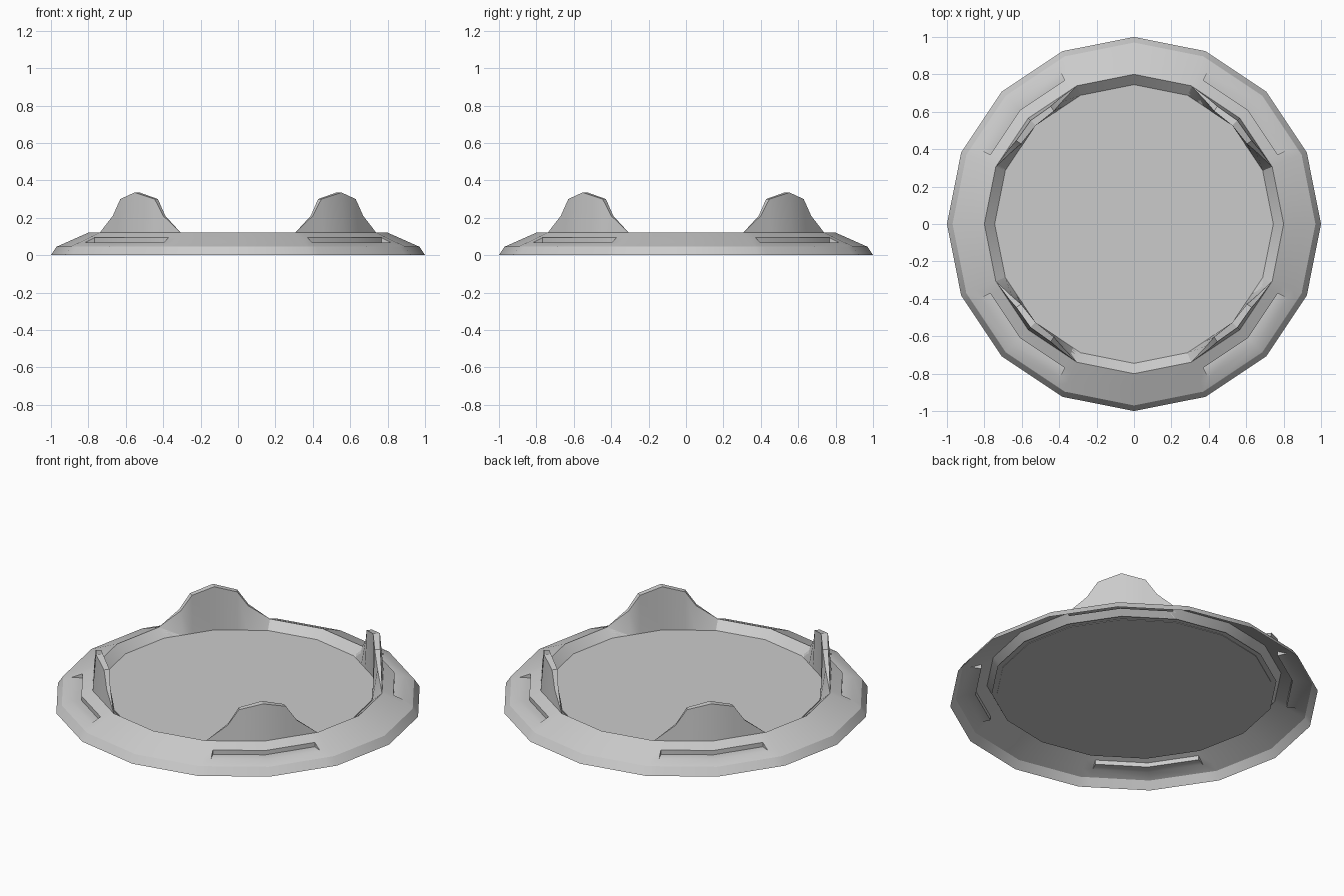
import bpy, bmesh
from math import cos, sin, radians

if "Cube" in bpy.data.objects:
    bpy.data.objects.remove(bpy.data.objects["Cube"])

STEP = 22.5  # sixteen-sided outline


def at(angle, r, z):
    """Point on a 16-sided polygon of circumradius r, at an angle in degrees."""
    k = r * cos(radians(STEP / 2)) / cos(radians(angle % STEP - STEP / 2))
    return (k * cos(radians(angle)), k * sin(radians(angle)), z)


def finish(bm, name, smooth=30):
    bmesh.ops.remove_doubles(bm, verts=bm.verts, dist=0.0005)
    bmesh.ops.recalc_face_normals(bm, faces=bm.faces)
    me = bpy.data.meshes.new(name)
    bm.to_mesh(me)
    bm.free()
    ob = bpy.data.objects.new(name, me)
    bpy.context.collection.objects.link(ob)
    bpy.ops.object.select_all(action='DESELECT')
    ob.select_set(True)
    bpy.context.view_layer.objects.active = ob
    bpy.ops.object.shade_smooth_by_angle(angle=radians(smooth))
    return ob


def face(bm, pts):
    return bm.faces.new([bm.verts.new(p) for p in pts])


# Sloped shell ring, with four flat-floored notches on the diagonals
profile = [(1, 0), (.97, .045), (.92, .067), (.862, .093),
           (.8, .12), (.745, .07), (.775, .07)]
NOTCH = 2    # profile band that holds the notches
HALF = 19.2  # half-width of a notch in degrees
angles = sorted([i * STEP for i in range(16)] +
                [45 + 90 * q + s * HALF for q in range(4) for s in (-1, 1)])
bm = bmesh.new()
for a, b in zip(angles, angles[1:] + [360]):
    in_notch = abs(((a + b) / 2) % 90 - 45) < HALF
    for i, ((r0, z0), (r1, z1)) in enumerate(zip(profile, profile[1:])):
        if i == NOTCH and in_notch:
            face(bm, [at(a, r0, z0), at(b, r0, z0), at(b, r1, z0), at(a, r1, z0)])
            face(bm, [at(a, r1, z0), at(b, r1, z0), at(b, r1, z1), at(a, r1, z1)])
            for e in (a, b):
                if abs(abs(e % 90 - 45) - HALF) < 0.01:
                    face(bm, [at(e, r0, z0), at(e, r1, z0), at(e, r1, z1)])
        else:
            face(bm, [at(a, r0, z0), at(b, r0, z0), at(b, r1, z1), at(a, r1, z1)])
finish(bm, "sloped_ring")

# Inner plate
bm = bmesh.new()
loops = [[bm.verts.new(at(i * STEP, .745, z)) for i in range(16)] for z in (.067, .076)]
bm.faces.new(loops[0])
bm.faces.new(loops[1])
for i in range(16):
    j = (i + 1) % 16
    bm.faces.new([loops[0][i], loops[0][j], loops[1][j], loops[1][i]])
finish(bm, "inner_plate")

# Four pointed fins rising from the inner edge, each bent around a corner
# columns: offset from fin centre (fraction), top height, outer and inner top radius
half = [(1, .12, .8, .8), (.63, .21, .794, .772), (.43, .30, .786, .755),
        (0, .335, .782, .744)]
columns = half + [(-t, z, ro, ri) for t, z, ro, ri in half[-2::-1]]
for q in range(4):
    bm = bmesh.new()
    sections = []
    for t, z, ro, ri in columns:
        ang = 45 + 90 * q + t * STEP
        sections.append([at(ang, .8, .12), at(ang, ro, z),
                         at(ang, ri, z), at(ang, .745, .07)])
    for s0, s1 in zip(sections, sections[1:]):
        for i in range(3):
            face(bm, [s0[i], s1[i], s1[i + 1], s0[i + 1]])
    bmesh.ops.remove_doubles(bm, verts=bm.verts, dist=0.0005)
    bmesh.ops.dissolve_degenerate(bm, edges=bm.edges, dist=0.0005)
    finish(bm, "fin_%d" % (q + 1))
